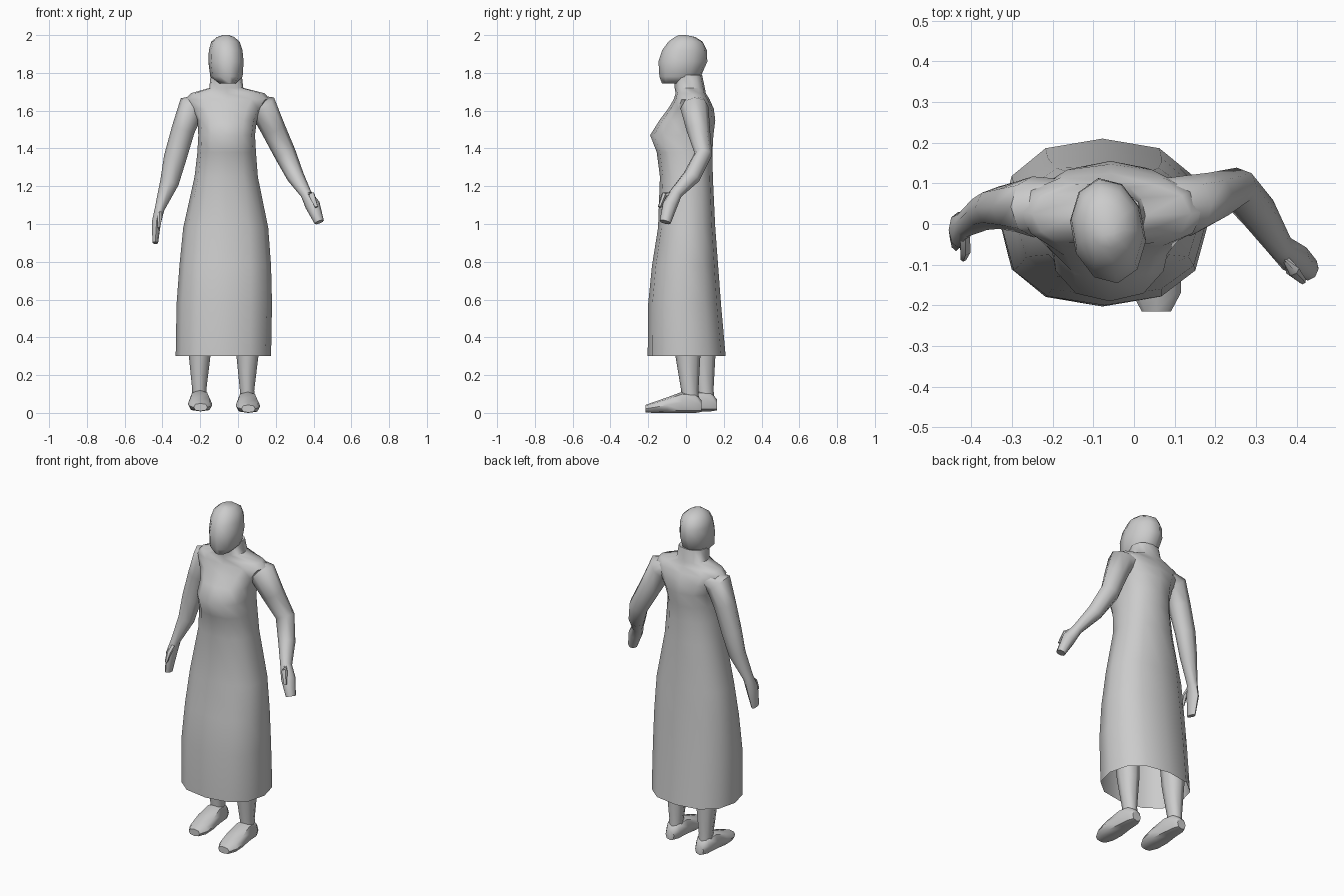
import bpy, bmesh, math
from mathutils import Vector, Matrix

X, Y, Z = Vector((1, 0, 0)), Vector((0, 1, 0)), Vector((0, 0, 1))

grey = bpy.data.materials.new("plain grey")
grey.diffuse_color = (0.6, 0.6, 0.6, 1)


def loft(name, rings, sides=8, normal=None, power=1.0, open_start=False):
    """Skin rings (x, y, z, half width, half depth); fixed ring normal, or follow the path."""
    bm = bmesh.new()
    pts = [Vector(r[:3]) for r in rings]
    loops = []
    for i, r in enumerate(rings):
        t = normal or (pts[min(i + 1, len(pts) - 1)] - pts[max(i - 1, 0)]).normalized()
        side = t.cross(Z if abs(t.y) > 0.9 else Y).normalized()
        depth = side.cross(t)
        loop = []
        for k in range(sides):
            a = 2 * math.pi * k / sides + math.pi / 2
            c, s = math.cos(a), math.sin(a)
            c = math.copysign(abs(c) ** power, c) if abs(c) > 1e-6 else 0
            s = math.copysign(abs(s) ** power, s) if abs(s) > 1e-6 else 0
            loop.append(bm.verts.new(pts[i] + side * c * r[3] + depth * s * r[4]))
        loops.append(loop)
    for a, b in zip(loops, loops[1:]):
        for k in range(sides):
            j = (k + 1) % sides
            bm.faces.new((a[k], a[j], b[j], b[k]))
    if not open_start:
        bm.faces.new(loops[0][::-1])
    bm.faces.new(loops[-1])
    bmesh.ops.recalc_face_normals(bm, faces=bm.faces)
    me = bpy.data.meshes.new(name)
    bm.to_mesh(me)
    bm.free()
    me.materials.append(grey)
    ob = bpy.data.objects.new(name, me)
    bpy.context.collection.objects.link(ob)
    bpy.ops.object.select_all(action='DESELECT')
    ob.select_set(True)
    bpy.context.view_layer.objects.active = ob
    bpy.ops.object.shade_smooth_by_angle(angle=math.radians(55))
    return ob


def extents(rows):
    """Turn (z, x min, x max, y min, y max) rows into rings."""
    return [((a + b) / 2, (c + d) / 2, z, (b - a) / 2, (d - c) / 2) for z, a, b, c, d in rows]


# long dress with open hem, running up through the shoulders to the neck
loft("dress", extents([
    (0.30, -0.33, 0.175, -0.203, 0.21),
    (0.58, -0.325, 0.18, -0.20, 0.185),
    (0.78, -0.31, 0.175, -0.18, 0.17),
    (0.98, -0.29, 0.16, -0.148, 0.155),
    (1.25, -0.23, 0.105, -0.138, 0.142),
    (1.38, -0.215, 0.095, -0.155, 0.14),
    (1.47, -0.21, 0.09, -0.19, 0.145),
    (1.55, -0.215, 0.10, -0.14, 0.155),
    (1.61, -0.25, 0.13, -0.095, 0.147),
    (1.66, -0.28, 0.17, -0.065, 0.125),
    (1.692, -0.25, 0.14, -0.055, 0.105),
    (1.72, -0.152, 0.028, -0.06, 0.10),
    (1.79, -0.145, 0.02, -0.06, 0.085),
]), sides=12, normal=Z, power=0.85, open_start=True)

# head, turned slightly to its left
head = loft("head", extents([
    (1.745, -0.045, 0.045, -0.12, 0.05),
    (1.78, -0.085, 0.085, -0.133, 0.09),
    (1.86, -0.092, 0.092, -0.138, 0.125),
    (1.92, -0.088, 0.088, -0.118, 0.122),
    (1.965, -0.075, 0.075, -0.085, 0.10),
    (1.99, -0.045, 0.045, -0.05, 0.06),
    (2.00, -0.015, 0.015, -0.03, 0.01),
]), sides=10, normal=Z)
head.data.transform(Matrix.Translation((-0.065, -0.01, 0)) @ Matrix.Rotation(0.18, 4, 'Z'))

# arms with hands: one bent forward, one hanging
loft("left_arm", [
    (0.05, 0.05, 1.64, 0.05, 0.06),
    (0.135, 0.045, 1.615, 0.078, 0.075),
    (0.188, 0.065, 1.50, 0.065, 0.062),
    (0.25, 0.092, 1.37, 0.058, 0.047),
    (0.305, 0.03, 1.25, 0.046, 0.048),
    (0.36, -0.055, 1.16, 0.030, 0.035),
    (0.395, -0.085, 1.10, 0.040, 0.040),
    (0.43, -0.11, 1.01, 0.026, 0.030),
])
loft("left_thumb", [
    (0.37, -0.07, 1.16, 0.015, 0.015),
    (0.39, -0.115, 1.155, 0.018, 0.016),
    (0.415, -0.14, 1.09, 0.009, 0.009),
], sides=6)
loft("right_arm", [
    (-0.16, 0.05, 1.64, 0.05, 0.06),
    (-0.248, 0.042, 1.615, 0.075, 0.075),
    (-0.29, 0.042, 1.50, 0.062, 0.062),
    (-0.333, 0.04, 1.35, 0.060, 0.052),
    (-0.363, 0.03, 1.22, 0.050, 0.045),
    (-0.415, 0.0, 1.08, 0.026, 0.033),
    (-0.432, -0.015, 1.01, 0.024, 0.045),
    (-0.438, -0.035, 0.90, 0.015, 0.032),
])
loft("right_thumb", [
    (-0.415, -0.02, 1.06, 0.014, 0.015),
    (-0.415, -0.065, 1.03, 0.014, 0.016),
    (-0.42, -0.085, 0.98, 0.008, 0.008),
], sides=6)

# legs and feet, the right pair set further back
for side, dx, dy, dz in (("left", 0, 0, 0), ("right", -0.253, 0.08, 0.008)):
    shift = Matrix.Translation((dx, dy, dz))
    leg = loft(side + "_leg", [
        (0.05, 0.025, 0.04, 0.038, 0.045),
        (0.048, 0.02, 0.12, 0.038, 0.046),
        (0.05, 0.01, 0.30, 0.058, 0.066),
        (0.05, 0.0, 0.52, 0.068, 0.078),
    ], normal=Z)
    foot = loft(side + "_foot", [
        (0.05, 0.083, 0.035, 0.028, 0.03),
        (0.05, 0.05, 0.052, 0.045, 0.052),
        (0.05, -0.02, 0.056, 0.052, 0.056),
        (0.052, -0.10, 0.041, 0.064, 0.041),
        (0.055, -0.17, 0.029, 0.060, 0.029),
        (0.055, -0.215, 0.022, 0.036, 0.020),
    ], normal=Y, power=0.75)
    leg.data.transform(shift)
    foot.data.transform(shift)
